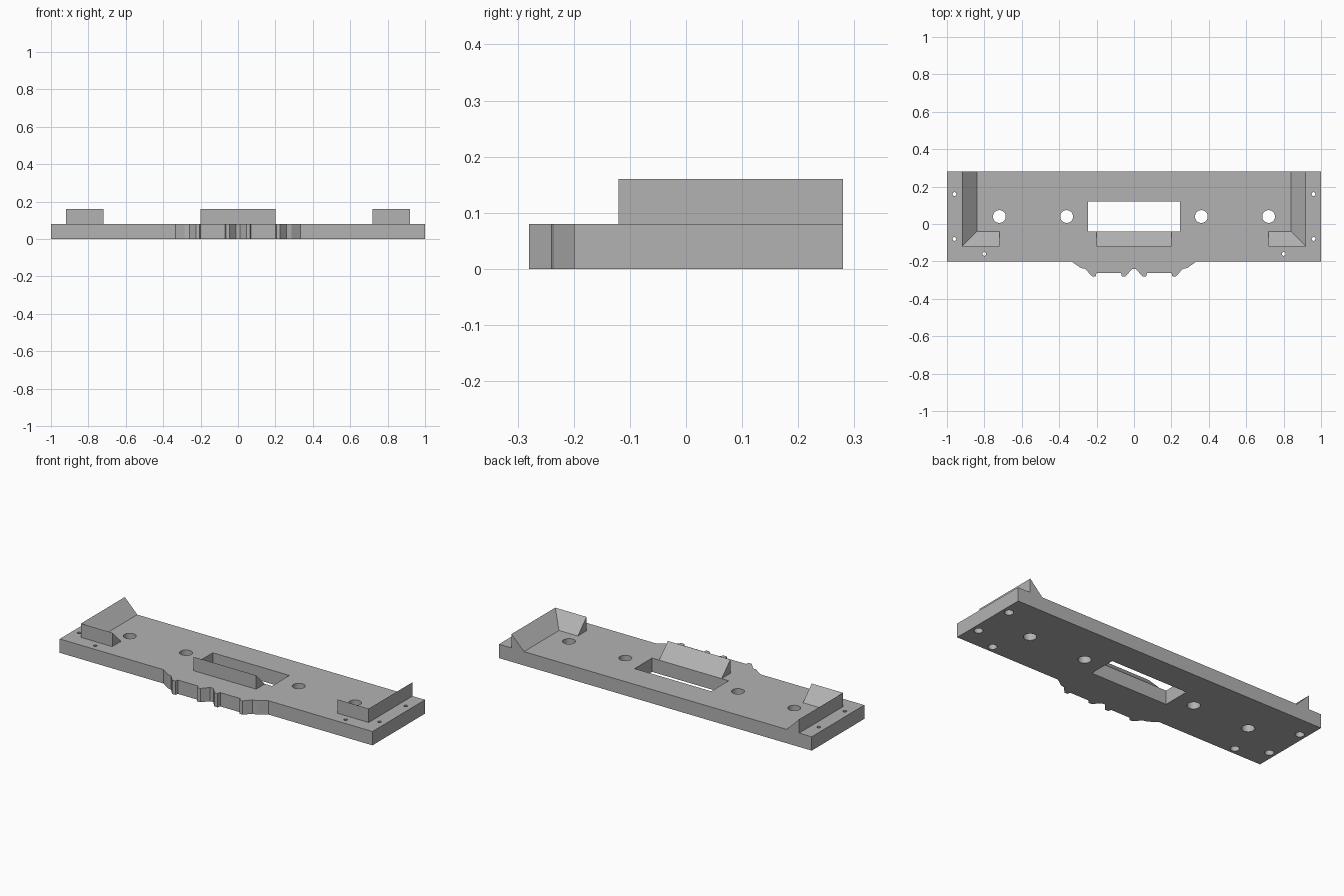
import bpy, bmesh, math

if "Cube" in bpy.data.objects:
    bpy.data.objects.remove(bpy.data.objects["Cube"])

grey = bpy.data.materials.new("grey")
grey.diffuse_color = (0.45, 0.45, 0.45, 1)
grey.use_nodes = True
grey.node_tree.nodes["Principled BSDF"].inputs["Base Color"].default_value = grey.diffuse_color
T = 0.08      # plate thickness
TOP = 0.16    # top of the raised lips


def make(name, verts, faces):
    me = bpy.data.meshes.new(name)
    me.from_pydata(verts, [], faces)
    bm = bmesh.new()
    bm.from_mesh(me)
    bmesh.ops.recalc_face_normals(bm, faces=bm.faces)
    bm.to_mesh(me)
    bm.free()
    me.materials.append(grey)
    ob = bpy.data.objects.new(name, me)
    bpy.context.collection.objects.link(ob)
    return ob


def loft(name, sections):
    """Solid running through a list of equal closed sections."""
    n, m = len(sections[0]), len(sections)
    faces = [tuple(range(n)), tuple(range((m - 1) * n, m * n))]
    for s in range(m - 1):
        for i in range(n):
            j = (i + 1) % n
            faces.append((s * n + i, s * n + j, s * n + n + j, s * n + n + i))
    return make(name, [v for sec in sections for v in sec], faces)


def prism(name, outline, z0, z1):
    return loft(name, [[(x, y, z) for x, y in outline] for z in (z0, z1)])


def round_cutter(x, y, r_bottom, r_top, n=32):
    def ring(r, z):
        return [(x + r * math.cos(2 * math.pi * i / n),
                 y + r * math.sin(2 * math.pi * i / n), z) for i in range(n)]
    k = (r_bottom - r_top) / T * 0.01   # keep the taper past both faces
    return loft("hole_cutter", [ring(r_bottom + k, -0.01), ring(r_top - k, T + 0.01)])


# Plate with the scalloped crest along its front edge
half = [(0.335, -0.2), (0.285, -0.235), (0.26, -0.24), (0.225, -0.28),
        (0.205, -0.28), (0.2, -0.262), (0.07, -0.262), (0.065, -0.28),
        (0.045, -0.28), (0.01, -0.24)]
crest = [(-x, y) for x, y in half] + half[::-1]
plate = prism("base_plate", [(-1, 0.28), (-1, -0.2)] + crest + [(1, -0.2), (1, 0.28)], 0, T)

# Window, four large holes and six countersunk screw holes
cutters = [prism("window_cutter", [(-0.245, -0.04), (0.245, -0.04),
                                   (0.245, 0.12), (-0.245, 0.12)], -0.01, T + 0.01)]
for s in (-1, 1):
    for x in (0.36, 0.72):
        cutters.append(round_cutter(s * x, 0.04, 0.034, 0.034))
    for x, y in ((0.96, 0.16), (0.96, -0.08), (0.8, -0.16)):
        cutters.append(round_cutter(s * x, y, 0.024, 0.01))
bpy.context.view_layer.objects.active = plate
for c in cutters:
    mod = plate.modifiers.new("cut", 'BOOLEAN')
    mod.operation, mod.solver, mod.object = 'DIFFERENCE', 'EXACT', c
    bpy.ops.object.modifier_apply(modifier=mod.name)
    bpy.data.objects.remove(c)
bpy.ops.object.select_all(action='DESELECT')
plate.select_set(True)
bpy.ops.object.shade_smooth_by_angle(angle=math.radians(20))


# Raised lips: upright outside wall, slope falling inward
def lip_section(outer, inner):
    return [(*outer, T), (*outer, TOP), (*inner, T)]


for s, side in ((-1, "left"), (1, "right")):
    loft(side + "_corner_lip", [
        lip_section((s * 0.92, 0.28), (s * 0.84, 0.28)),
        lip_section((s * 0.92, -0.12), (s * 0.84, -0.04)),
        lip_section((s * 0.72, -0.12), (s * 0.72, -0.04))])
loft("centre_lip", [lip_section((x, -0.12), (x, -0.04)) for x in (-0.2, 0.2)])
